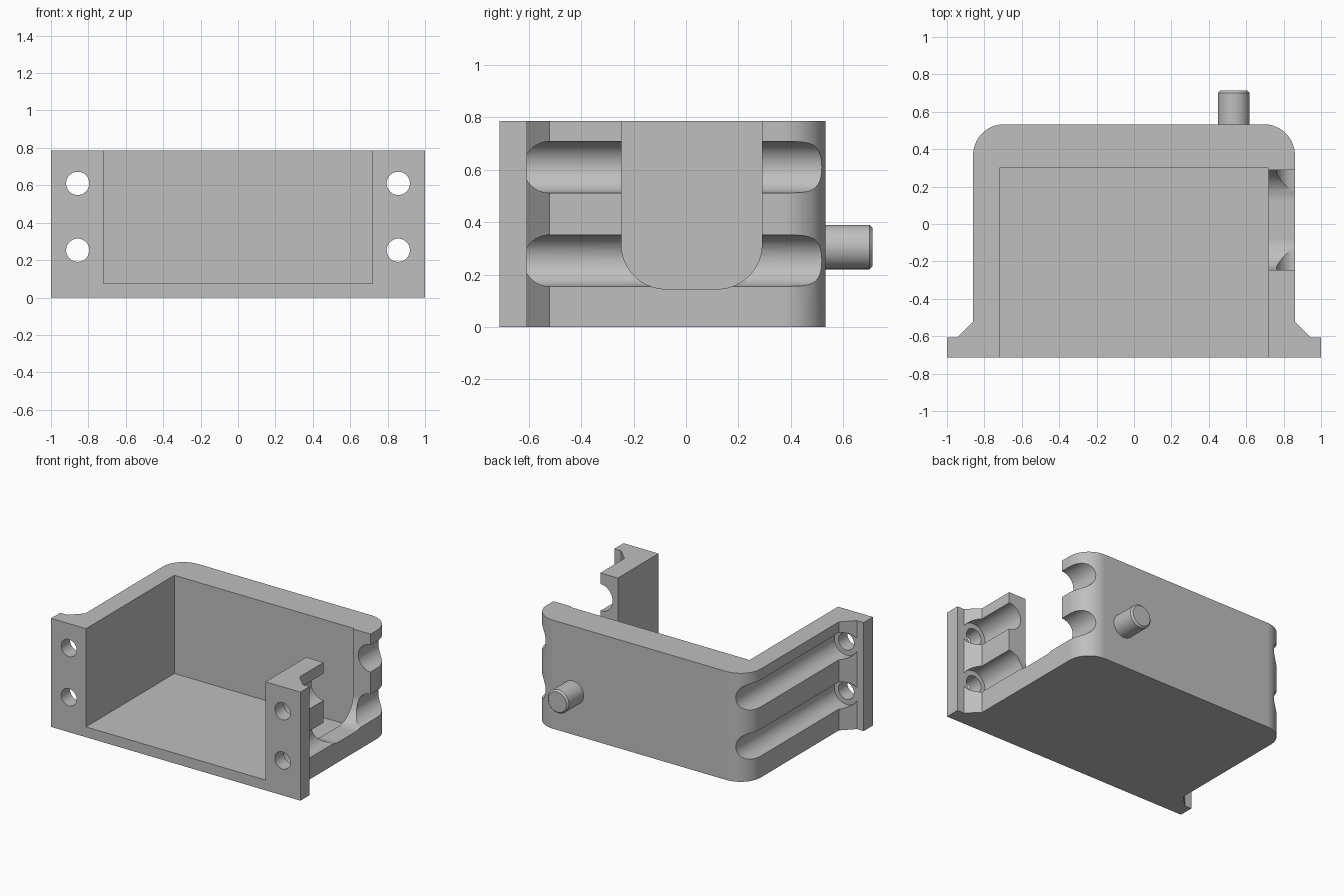
import bpy
import bmesh
from math import pi, cos, sin
from mathutils import Vector, Matrix

cube = bpy.data.objects.get("Cube")
if cube:
    bpy.data.objects.remove(cube, do_unlink=True)

grey = bpy.data.materials.new("plain grey")
grey.use_nodes = True
colour = (0.52, 0.52, 0.52, 1)
grey.diffuse_color = colour
grey.node_tree.nodes["Principled BSDF"].inputs["Base Color"].default_value = colour

H = 0.787          # body height
FRONT = -0.713     # front face of the flanges
FLANGE = -0.607    # rear face of the flanges
BACK = 0.533       # rear wall face
SIDE = 0.86        # outer side wall


def make_object(name, bm):
    bmesh.ops.recalc_face_normals(bm, faces=bm.faces)
    mesh = bpy.data.meshes.new(name)
    bm.to_mesh(mesh)
    bm.free()
    mesh.materials.append(grey)
    obj = bpy.data.objects.new(name, mesh)
    bpy.context.collection.objects.link(obj)
    return obj


def prism(name, points, along):
    """Extrude a closed loop of 3D points along a vector."""
    bm = bmesh.new()
    face = bm.faces.new([bm.verts.new(p) for p in points])
    side = bmesh.ops.extrude_face_region(bm, geom=[face], use_keep_orig=True)
    verts = [g for g in side["geom"] if isinstance(g, bmesh.types.BMVert)]
    bmesh.ops.translate(bm, verts=verts, vec=Vector(along))
    return make_object(name, bm)


def rod(name, x, z, radius, y0, y1, sides=64):
    """Cylinder lying along y."""
    bm = bmesh.new()
    place = Matrix.Translation((x, (y0 + y1) / 2, z)) @ Matrix.Rotation(-pi / 2, 4, "X")
    bmesh.ops.create_cone(bm, cap_ends=True, segments=sides, radius1=radius,
                          radius2=radius, depth=y1 - y0, matrix=place)
    return make_object(name, bm)


def arc(cx, cy, r, a0, a1, steps=20):
    angles = [a0 + (a1 - a0) * i / steps for i in range(steps + 1)]
    return [(cx + r * cos(a), cy + r * sin(a)) for a in angles]


def bake_modifiers(obj):
    bpy.context.view_layer.update()
    graph = bpy.context.evaluated_depsgraph_get()
    mesh = bpy.data.meshes.new_from_object(obj.evaluated_get(graph))
    obj.modifiers.clear()
    obj.data = mesh


def cut(target, cutter):
    mod = target.modifiers.new("cut", "BOOLEAN")
    mod.operation = "DIFFERENCE"
    mod.solver = "EXACT"
    mod.object = cutter
    bake_modifiers(target)
    bpy.data.objects.remove(cutter, do_unlink=True)


def smooth(obj):
    bpy.ops.object.select_all(action="DESELECT")
    obj.select_set(True)
    bpy.context.view_layer.objects.active = obj
    bpy.ops.object.shade_smooth_by_angle(angle=pi / 7)
    mod = obj.modifiers.new("even shading", "WEIGHTED_NORMAL")
    mod.keep_sharp = True


# Body with flanges, gussets and rounded rear corners
R = 0.165
half = [(1, FRONT), (1, FLANGE), (0.945, FLANGE), (SIDE, -0.522)]
half += arc(SIDE - R, BACK - R, R, 0, pi / 2)
outline = half + [(-x, y) for x, y in reversed(half)]
body = prism("bracket_body", [(x, y, 0) for x, y in outline], (0, 0, H))

# Pocket, open at the front and the top
pocket = [(-0.72, -1), (0.72, -1), (0.72, 0.3), (-0.72, 0.3)]
cut(body, prism("pocket_cutter", [(x, y, 0.075) for x, y in pocket], (0, 0, 1)))

# Screw grooves along both sides, with holes through the flanges
for s in (-1, 1):
    for z in (0.253, 0.61):
        cut(body, rod("groove_cutter", s * SIDE, z, 0.098, FLANGE - 0.004, 0.8))
        cut(body, rod("hole_cutter", s * 0.857, z, 0.062, -0.8, -0.55))

# Round-bottomed notch in the left wall
r, y0, y1, bottom = 0.17, -0.247, 0.29, 0.145
notch = [(y1, 1), (y0, 1)]
notch += arc(y0 + r, bottom + r, r, pi, 1.5 * pi)
notch += arc(y1 - r, bottom + r, r, 1.5 * pi, 2 * pi)
cut(body, prism("notch_cutter", [(0.6, y, z) for y, z in notch], (0.6, 0, 0)))
smooth(body)

# Peg on the rear wall with a chamfered tip
peg = rod("rear_peg", 0.533, 0.305, 0.085, BACK - 0.02, 0.713, 48)
bevel = peg.modifiers.new("chamfer", "BEVEL")
bevel.width = 0.012
bevel.segments = 1
bevel.limit_method = "ANGLE"
bake_modifiers(peg)
smooth(peg)
